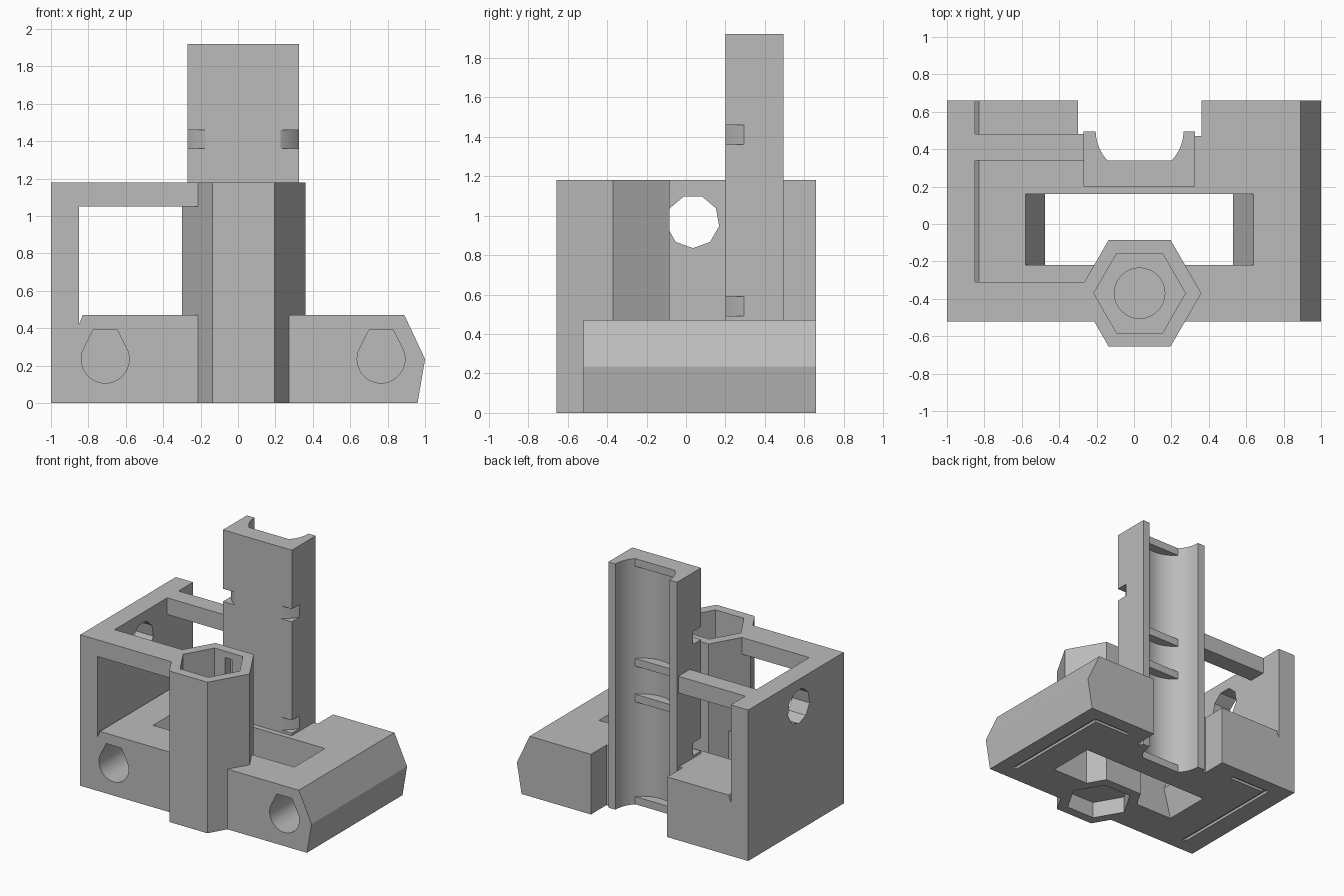
import bpy, bmesh, math
from mathutils import Vector

if "Cube" in bpy.data.objects:
    bpy.data.objects.remove(bpy.data.objects["Cube"], do_unlink=True)

grey = bpy.data.materials.new("plain grey plastic")
grey.use_nodes = True
grey.diffuse_color = (0.5, 0.5, 0.5, 1)
grey.node_tree.nodes["Principled BSDF"].inputs["Base Color"].default_value = (0.5, 0.5, 0.5, 1)


def prism(name, points, axis, lo, hi):
    """Extrude a 2D outline along one axis, from lo to hi."""
    place = {"x": lambda p, t: (t, p[0], p[1]),
             "y": lambda p, t: (p[0], t, p[1]),
             "z": lambda p, t: (p[0], p[1], t)}[axis]
    bm = bmesh.new()
    face = bm.faces.new([bm.verts.new(place(p, lo)) for p in points])
    grown = bmesh.ops.extrude_face_region(bm, geom=[face])["geom"]
    shift = Vector(place((0, 0), hi - lo))
    bmesh.ops.translate(bm, vec=shift, verts=[v for v in grown if isinstance(v, bmesh.types.BMVert)])
    bmesh.ops.recalc_face_normals(bm, faces=bm.faces)
    mesh = bpy.data.meshes.new(name)
    bm.to_mesh(mesh)
    bm.free()
    mesh.materials.append(grey)
    obj = bpy.data.objects.new(name, mesh)
    bpy.context.collection.objects.link(obj)
    return obj


def box(name, x, y, z):
    return prism(name, [(x[0], y[0]), (x[1], y[0]), (x[1], y[1]), (x[0], y[1])], "z", *z)


def ring(cx, cy, r, n, start=0.0):
    turns = [start + math.tau * i / n for i in range(n)]
    return [(cx + r * math.cos(a), cy + r * math.sin(a)) for a in turns]


def combine(target, other, operation):
    """Apply a boolean and drop the helper object."""
    mod = target.modifiers.new("combine", "BOOLEAN")
    mod.operation, mod.solver, mod.object = operation, "EXACT", other
    bpy.context.view_layer.update()
    graph = bpy.context.evaluated_depsgraph_get()
    mesh = bpy.data.meshes.new_from_object(target.evaluated_get(graph))
    target.modifiers.clear()
    target.data = mesh
    bpy.data.objects.remove(other, do_unlink=True)


def add(other):
    combine(body, other, "UNION")


def cut(other):
    combine(body, other, "DIFFERENCE")


MID = 0.03        # shared centre line of socket and column
SOCKET_Y = -0.37
ROD_Y = 0.5
TOP = 1.18

# Base block with a bulged right side
body = prism("bracket_body", [(-1, 0), (0.96, 0), (1, 0.235), (0.89, 0.47), (-1, 0.47)], "y", -0.52, 0.66)

# Central window with pinched ends, rear notch
cut(prism("window", [(-0.58, 0.48), (-0.58, 0.47), (-0.475, 0.235), (-0.55, -0.05),
                     (0.6, -0.05), (0.53, 0.235), (0.64, 0.47), (0.64, 0.48)], "y", -0.22, 0.16))
cut(box("rear_notch", (-0.30, 0.36), (0.47, 0.8), (-0.1, 0.6)))

# Shallow L grooves underneath
for side in (-1, 1):
    for x, y in (((0.81, 0.84), (-0.4, 0.55)), ((0.5, 0.83), (0.52, 0.55))):
        cut(box("groove", sorted(side * v for v in x), y, (-0.1, 0.02)))

# Relief at the foot of the side wall
cut(prism("relief", [(-0.85, 0.42), (-0.822, 0.49), (-0.85, 0.49)], "y", -0.6, 0.7))

# Side wall, top bars, hexagonal socket and rod column
add(box("side_wall", (-1, -0.85), (-0.52, 0.66), (0, TOP)))
add(box("front_bar", (-0.9, -0.21), (-0.52, -0.31), (1.05, TOP)))
add(box("rear_bar", (-0.9, -0.2), (0.34, 0.48), (1.05, TOP)))
add(prism("hex_socket", ring(MID, SOCKET_Y, 0.33, 6), "z", 0, TOP))
add(box("rod_column", (-0.27, 0.325), (0.2, 0.495), (0, 1.92)))

# Socket bore: upper pocket, pilot hole, lower nut recess, rear slit
cut(prism("upper_pocket", ring(MID, SOCKET_Y, 0.245, 6), "z", 0.25, 1.3))
cut(prism("pilot_hole", ring(MID, SOCKET_Y, 0.135, 32), "z", 0.18, 0.3))
cut(prism("nut_recess", ring(MID, SOCKET_Y, 0.245, 6), "z", -0.1, 0.13))
cut(box("rear_slit", (0, 0.06), (-0.2, -0.05), (0.3, 1.13)))

# Rod channel down the back of the column
cut(prism("channel", ring(MID, ROD_Y, 0.235, 64), "z", -0.1, 2.1))
for low in (0, 0.80, 1.08, 1.86):
    add(box("stop_rib", (-0.18, 0.24), (0.23, 0.34), (low, low + 0.06)))

# Tie slots: curved bites out of the front corners
arc = [math.radians(a) for a in range(205, 246, 5)]
for low in (0.49, 1.36):
    for side in (-1, 1):
        curve = [(MID + side * -0.36 * math.cos(a), ROD_Y + 0.36 * math.sin(a)) for a in arc]
        outer = [(MID + side * 0.1, 0.1), (MID + side * 0.5, 0.1), (MID + side * 0.5, curve[0][1])]
        cut(prism("tie_slot", curve + outer, "z", low, low + 0.1))

# Teardrop bolt holes in the front
for x in (-0.71, 0.765):
    lower = [math.radians(a) for a in range(150, 391, 10)]
    drop = [(x + 0.128 * math.cos(a), 0.235 + 0.128 * math.sin(a)) for a in lower]
    cut(prism("bolt_hole", drop + [(x + 0.065, 0.39), (x - 0.065, 0.39)], "y", -0.7, 0.3))

# Round opening through the side wall
cut(prism("wall_hole", ring(0.035, 0.97, 0.135, 9, -math.pi / 2), "x", -1.1, -0.8))

# Smooth only the curved surfaces
bpy.ops.object.select_all(action="DESELECT")
body.select_set(True)
bpy.context.view_layer.objects.active = body
bpy.ops.object.shade_smooth_by_angle(angle=math.radians(20))
